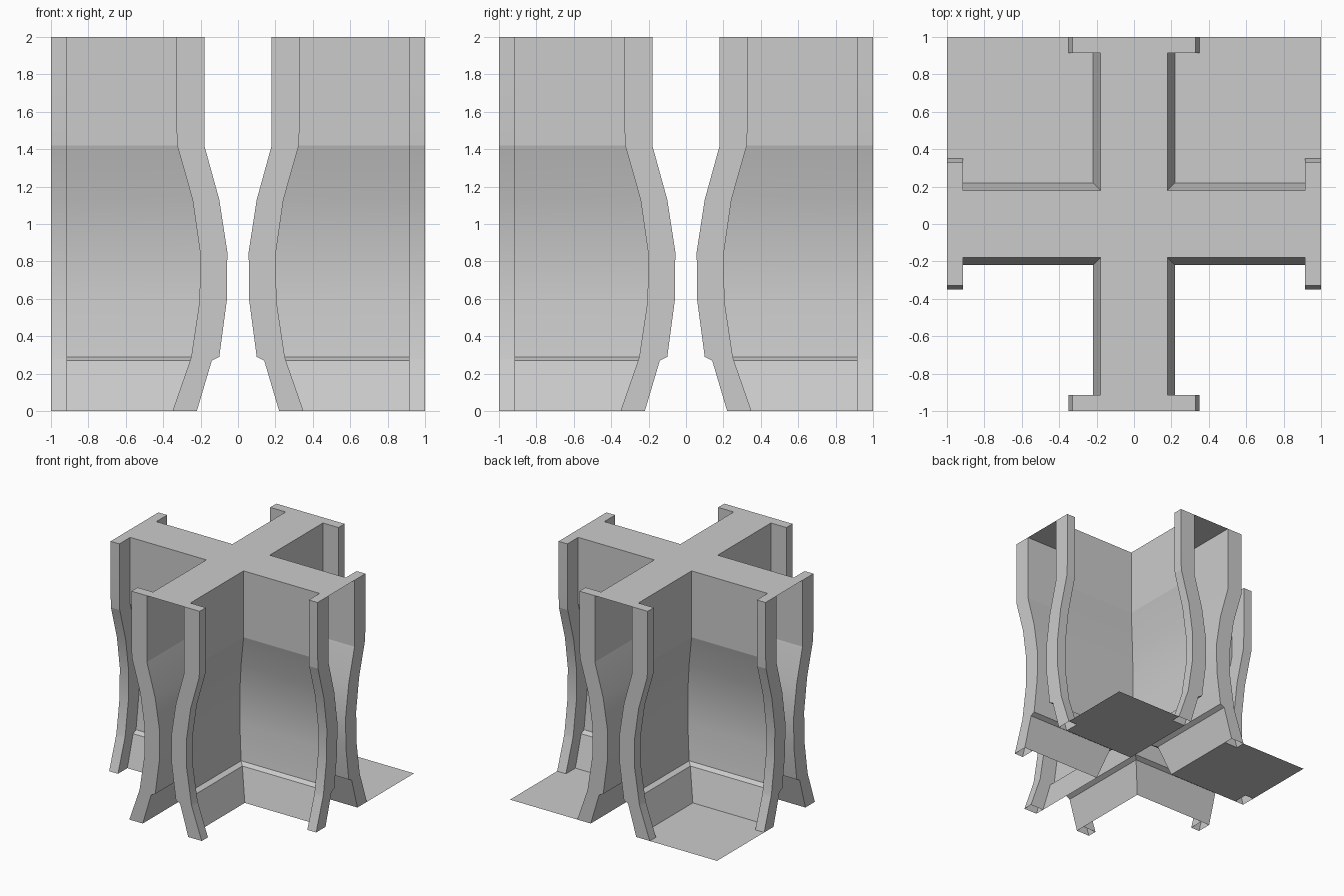
import bpy, bmesh
from math import radians

if "Cube" in bpy.data.objects:
    bpy.data.objects.remove(bpy.data.objects["Cube"])

# Levels: height, wall half thickness, end-frame half width
LEVELS = [
    (0.00, 0.22, 0.35),
    (0.27, 0.14, 0.256),
    (0.29, 0.10, 0.25),
    (0.59, 0.06, 0.205),
    (0.85, 0.057, 0.203),
    (1.13, 0.10, 0.243),
    (1.42, 0.18, 0.325),
    (1.55, 0.18, 0.33),
    (2.00, 0.18, 0.33),
]
E = 0.915  # inner side of the end frames


def outline(p, f):
    """Quarter outline from the end of the x arm to the end of the y arm."""
    return [(1, p), (1, f), (E, f), (E, p), (p, p), (p, E), (f, E), (f, 1), (p, 1)]


def make(name, bm, mirror_y=True):
    me = bpy.data.meshes.new(name)
    bm.to_mesh(me)
    bm.free()
    ob = bpy.data.objects.new(name, me)
    bpy.context.collection.objects.link(ob)
    bpy.ops.object.select_all(action='DESELECT')
    ob.select_set(True)
    bpy.context.view_layer.objects.active = ob
    bpy.ops.object.shade_smooth_by_angle(angle=radians(13))
    mod = ob.modifiers.new("mirror", 'MIRROR')
    mod.use_axis = (True, mirror_y, False)
    return ob


def flat(name, pts, z, mirror_y=True):
    bm = bmesh.new()
    bm.faces.new([bm.verts.new((x, y, z)) for x, y in pts])
    bmesh.ops.triangulate(bm, faces=bm.faces[:])
    return make(name, bm, mirror_y)


# Curved walls with baseboard and end frames, lofted for one quarter
bm = bmesh.new()
rings = [[bm.verts.new((x, y, z)) for x, y in outline(p, f)] for z, p, f in LEVELS]
segments = [(i, i + 1) for i in range(8)] + [(3, 0), (8, 5)]
for lo, hi in zip(rings, rings[1:]):
    for a, b in segments:
        bm.faces.new((lo[a], lo[b], hi[b], hi[a]))
make("cross_walls", bm)

# Flat cross-shaped top
flat("top_cap", [(0, 0), (1, 0)] + outline(0.18, 0.33)[1:-1] + [(0, 1)], 2.0)

# Floor panels in the two back corners
floor = outline(0.22, 0.35)[1:-1] + [(1, 1)]
flat("floor_panels", floor[::-1], 0.0, mirror_y=False)
